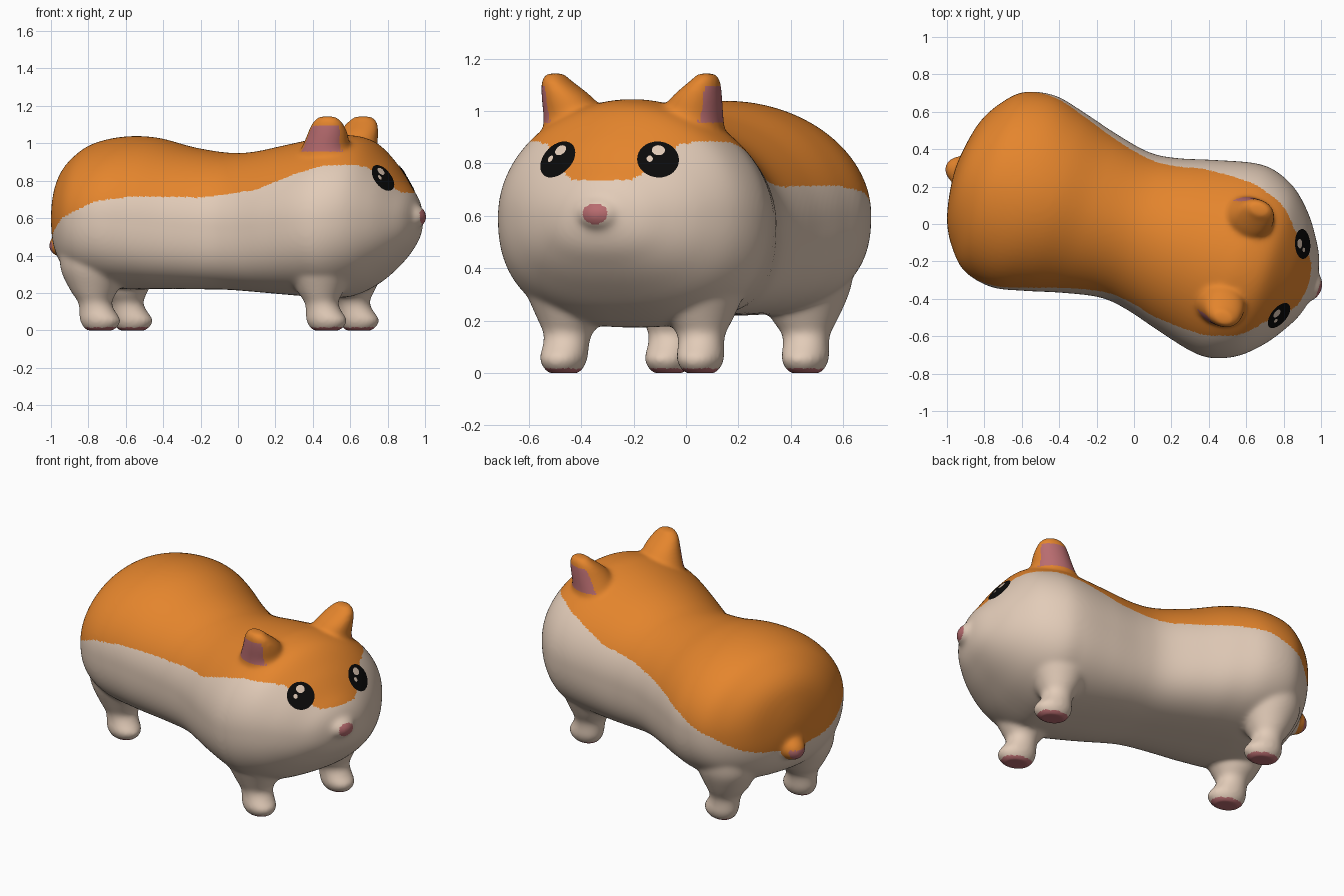
import bpy, bmesh, math
from mathutils import Vector, Matrix
from mathutils.bvhtree import BVHTree

if "Cube" in bpy.data.objects:
    bpy.data.objects.remove(bpy.data.objects["Cube"])

# The animal is built along local x (nose at +x), then turned into place
YAW = math.radians(-18.3)
PLACE = Matrix.Rotation(YAW, 4, 'Z') @ Matrix.Translation((0, -0.02, 0))


def material(name, rgb):
    m = bpy.data.materials.new(name)
    m.diffuse_color = (*rgb, 1)
    m.use_nodes = True
    m.node_tree.nodes["Principled BSDF"].inputs["Base Color"].default_value = m.diffuse_color
    return m


CREAM = material("cream_fur", (0.76, 0.60, 0.48))
ORANGE = material("orange_fur", (0.78, 0.235, 0.026))
PINK = material("pink_skin", (0.48, 0.15, 0.16))
BLACK = material("black_eye", (0.003, 0.003, 0.003))


def add_object(name, bm, mats):
    me = bpy.data.meshes.new(name)
    bm.to_mesh(me)
    for p in me.polygons:
        p.use_smooth = True
    for m in mats:
        me.materials.append(m)
    ob = bpy.data.objects.new(name, me)
    bpy.context.collection.objects.link(ob)
    ob.matrix_world = PLACE
    return ob


def spline(rows, steps, first=None, last=None):
    """Catmull-Rom through rows of numbers."""
    pts = [first or rows[0]] + rows + [last or rows[-1]]
    out = []
    for i in range(1, len(pts) - 2):
        for k in range(steps):
            t = k / steps
            out.append([0.5 * (2 * b + (c - a) * t + (2 * a - 5 * b + 4 * c - d) * t * t
                               + (3 * b - a - 3 * c + d) * t ** 3)
                        for a, b, c, d in zip(*pts[i - 1:i + 3])])
    return out + [list(rows[-1])]


def lookup(table, x):
    for (x0, y0), (x1, y1) in zip(table, table[1:]):
        if x <= x1:
            return y0 + (y1 - y0) * max(0, (x - x0) / (x1 - x0))
    return table[-1][1]


def bridge(bm, rings):
    n = len(rings[0])
    for a, b in zip(rings, rings[1:]):
        for j in range(n):
            k = (j + 1) % n
            bm.faces.new((a[j], a[k], b[k], b[j]))


# Body and head: (x, half width, top, bottom)
BODY = [(-1.0, 0, .62, .62), (-.985, .15, .775, .46), (-.95, .29, .87, .36), (-.88, .41, .945, .28),
        (-.78, .505, 1.005, .235), (-.62, .54, 1.037, .22), (-.45, .505, 1.03, .22),
        (-.25, .45, .98, .22), (-.05, .41, .95, .217), (.1, .425, .955, .207), (.3, .48, .995, .19),
        (.5, .53, 1.035, .175), (.62, .53, 1.045, .18), (.75, .475, 1.015, .24),
        (.86, .375, .91, .325), (.94, .265, .80, .405), (1.0, .15, .712, .49), (1.027, 0, .605, .605)]


def mirror_row(r):
    return (r[0], -r[1], r[3], r[2])


def add_trunk(bm):
    rings = []
    for u, w, top, bot in spline(BODY, 6, mirror_row(BODY[1]), mirror_row(BODY[-2])):
        zm = bot + .48 * (top - bot)
        under = lookup([(-.8, 2.45), (-.4, 2.9), (.15, 2.9), (.5, 2.45)], u)   # flatter belly
        ring = []
        for k in range(72):
            c, s = math.cos(math.tau * k / 72), math.sin(math.tau * k / 72)
            n, h = (1.95, top - zm) if c >= 0 else (under, zm - bot)
            ring.append(bm.verts.new((u, w * math.copysign(abs(s) ** (2 / n), s),
                                      zm + math.copysign(h * abs(c) ** (2 / n), c))))
        rings.append(ring)
    bridge(bm, rings)
    bmesh.ops.remove_doubles(bm, verts=bm.verts[:], dist=1e-5)


def add_upright(bm, rows, side):
    """Loft of level ellipses (z, x, y, x radius, y radius), mirrored by side."""
    rings = []
    for z, u, v, ru, rv in spline(rows, 4):
        rings.append([bm.verts.new((u + ru * math.cos(a), side * (v + rv * math.sin(a)), z))
                      for a in (math.tau * k / 28 for k in range(28))])
    bridge(bm, rings)
    bm.faces.new(rings[0])
    bm.faces.new(rings[-1])


def add_ellipsoid(bm, loc, radii, tilt):
    bmesh.ops.create_uvsphere(bm, u_segments=28, v_segments=20, radius=1, matrix=Matrix.Translation(loc)
                              @ Matrix.Rotation(math.radians(tilt), 4, 'Y')
                              @ Matrix.Diagonal((*radii, 1)))


# Height of the edge between orange back and cream belly, along the side and across the face
EDGE = [(-1.0, .45), (-.9, .54), (-.83, .6), (-.62, .69), (-.44, .715), (-.07, .71), (.24, .75),
        (.48, .84), (.62, .88), (.75, .885), (.82, .875)]
FACE = [(0, .735), (.12, .738), (.16, .765), (.20, .82), (.27, .875)]


def fur_colour(c, n):
    x, y, z = c.x, abs(c.y), c.z
    out = n.y if c.y > 0 else -n.y
    if z < .018 and n.z < -.65:                                       # foot pads
        return 2
    if x > .98 and (y / .05) ** 2 + ((z - .607) / .039) ** 2 < 1:     # nose
        return 2
    if .45 < x < .75 and y > .2 and .955 < z < 1.09 and out > .62:    # inner ears
        return 2
    if x < -.985 and y < .11 and .37 < z < .56:                       # tail and its tip
        return 2 if x < -1.02 and z < .47 else 1
    return int(z > (lookup(FACE, y) if x > .79 else lookup(EDGE, x)))


def make_body():
    bm = bmesh.new()
    add_trunk(bm)
    for side in (1, -1):
        # Legs with forward feet
        for u0 in (.575, -.70):
            leg = [(-.004, .02, .275, .065, .05), (.015, .022, .275, .092, .073), (.055, .022, .275, .113, .09),
                   (.1, .005, .272, .098, .088), (.15, -.01, .268, .09, .094), (.21, -.018, .26, .125, .13),
                   (.32, -.02, .265, .175, .17), (.42, -.02, .265, .18, .185)]
            add_upright(bm, [(z, u0 + u, v, a, b) for z, u, v, a, b in leg], side)
        # Ears
        add_upright(bm, [(.85, .57, .21, .2, .15), (.96, .575, .23, .137, .125), (1.04, .595, .255, .113, .102),
                         (1.09, .605, .283, .095, .073), (1.122, .61, .302, .075, .05),
                         (1.144, .61, .304, .045, .033)], side)
    # Muzzle and tail
    add_ellipsoid(bm, (.95, 0, .607), (.115, .105, .078), 0)
    add_ellipsoid(bm, (-.955, 0, .465), (.103, .08, .075), -15)
    bmesh.ops.recalc_face_normals(bm, faces=bm.faces[:])
    ob = add_object("body", bm, [])
    bm.free()
    # Fuse the parts and soften the joins
    r = ob.modifiers.new("fuse", 'REMESH')
    r.mode, r.voxel_size = 'VOXEL', .01
    s = ob.modifiers.new("soften", 'SMOOTH')
    s.factor, s.iterations = .5, 28
    fused = bpy.data.meshes.new_from_object(ob.evaluated_get(bpy.context.evaluated_depsgraph_get()))
    ob.modifiers.clear()
    ob.data = fused
    fused.materials.clear()
    for m in (CREAM, ORANGE, PINK):
        fused.materials.append(m)
    for v in fused.vertices:
        v.co.z = max(v.co.z, 0)
    for p in fused.polygons:
        p.use_smooth = True
        p.material_index = fur_colour(p.center, p.normal)
    bm = bmesh.new()
    bm.from_mesh(fused)
    tree = BVHTree.FromBMesh(bm)
    bm.free()
    return tree


def patch(name, tree, at, dx, dz, rx, rz, lift, mat):
    """Thin oval plate laid on the body surface."""
    p, nrm, _, _ = tree.find_nearest(Vector(at))
    across = Vector((0, 0, 1)).cross(nrm).normalized()
    up = nrm.cross(across)
    bm = bmesh.new()
    rings = []
    for r in range(8):
        ring = []
        for k in range(32):
            a = math.tau * k / 32
            q = p + across * (dx + rx * r / 7 * math.cos(a)) + up * (dz + rz * r / 7 * math.sin(a))
            hit = tree.ray_cast(q + nrm * .2, -nrm)[0] or q
            ring.append(bm.verts.new(hit + nrm * lift))
        rings.append(ring)
    bridge(bm, rings)
    bmesh.ops.remove_doubles(bm, verts=bm.verts[:], dist=1e-5)
    bmesh.ops.recalc_face_normals(bm, faces=bm.faces[:])
    if sum(f.normal.dot(nrm) for f in bm.faces) < 0:
        bmesh.ops.reverse_faces(bm, faces=bm.faces[:])
    add_object(name, bm, [mat])
    bm.free()


body_tree = make_body()

# Eyes with two highlights each
for side, tag in ((1, "left"), (-1, "right")):
    eye = (.885, side * .2, .812)
    patch(f"eye_{tag}", body_tree, eye, 0, 0, .08, .08, .004, BLACK)
    patch(f"eye_glint_{tag}", body_tree, eye, .002, .038, .025, .023, .006, CREAM)
    patch(f"eye_small_glint_{tag}", body_tree, eye, -.032, 0, .012, .014, .006, CREAM)
